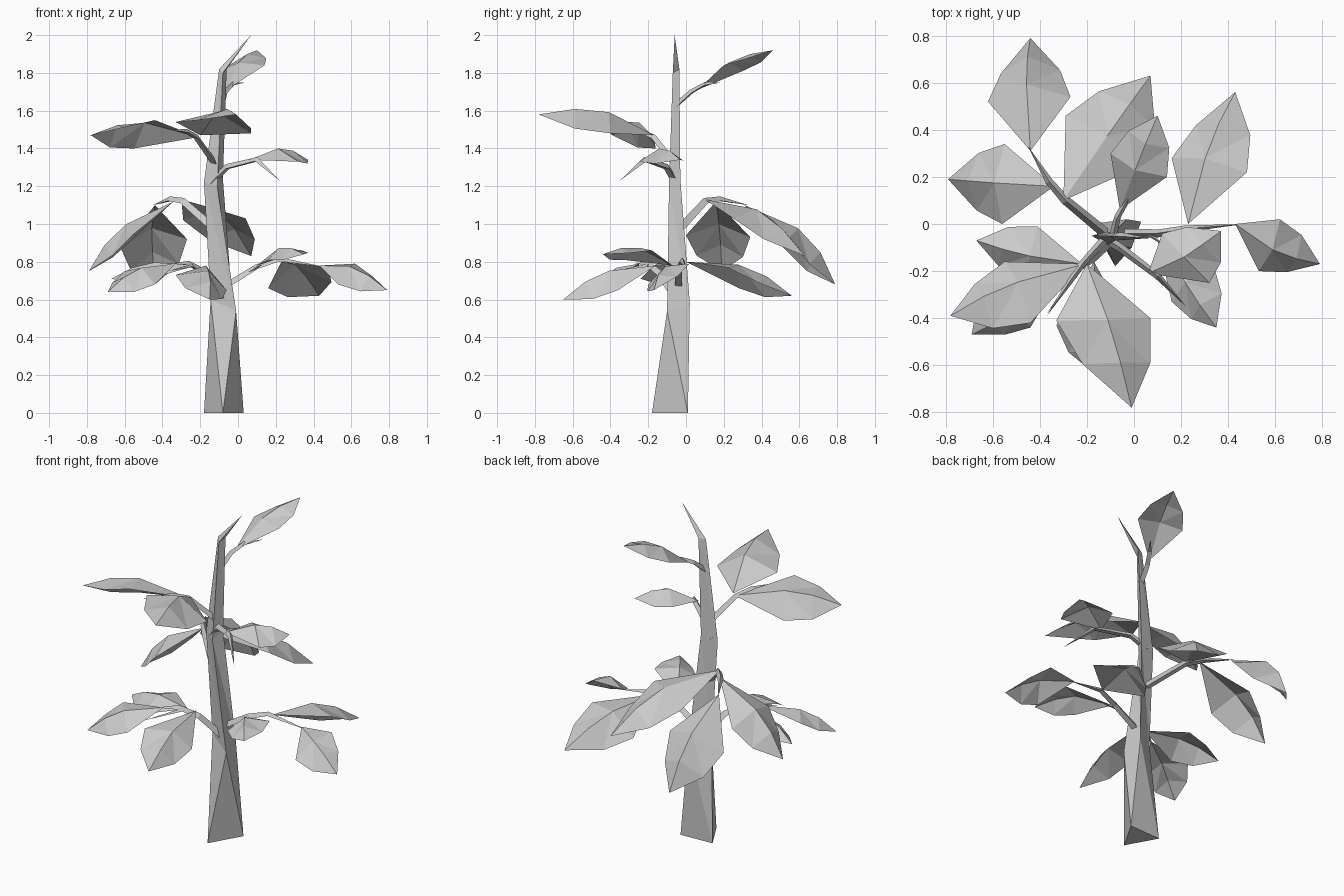
import bpy
import bmesh
from mathutils import Vector as V

if "Cube" in bpy.data.objects:
    bpy.data.objects.remove(bpy.data.objects["Cube"])

grey = bpy.data.materials.new("pale_grey")
grey.use_nodes = True
colour = (0.6, 0.6, 0.6, 1)
grey.diffuse_color = colour
grey.node_tree.nodes["Principled BSDF"].inputs["Base Color"].default_value = colour


def finish(name, bm):
    mesh = bpy.data.meshes.new(name)
    bm.to_mesh(mesh)
    bm.free()
    mesh.materials.append(grey)
    obj = bpy.data.objects.new(name, mesh)
    bpy.context.collection.objects.link(obj)
    return obj


def loft(name, rings, tip):
    """Triangular rings joined by sides, closed at the base and run to a tip."""
    bm = bmesh.new()
    loops = [[bm.verts.new(p) for p in ring] for ring in rings]
    bm.faces.new(loops[0])
    sides = [(i, (i + 1) % len(loops[0])) for i in range(len(loops[0]))]
    for low, high in zip(loops, loops[1:]):
        for i, j in sides:
            bm.faces.new((low[i], low[j], high[i]))
            bm.faces.new((low[j], high[j], high[i]))
    end = bm.verts.new(tip)
    for i, j in sides:
        bm.faces.new((loops[-1][i], loops[-1][j], end))
    bmesh.ops.recalc_face_normals(bm, faces=bm.faces)
    return finish(name, bm)


def stem(name, radius, *path):
    """Thin three-sided twig that tapers along its path."""
    pts = [V(p) for p in path]
    rings = []
    for k, p in enumerate(pts[:-1]):
        along = (pts[k + 1] - pts[max(k - 1, 0)]).normalized()
        side = along.cross(V((0, 0, 1))).normalized()
        up = side.cross(along)
        r = radius * (1 - 0.6 * k / len(pts))
        rings.append([p + up * r, p - up * r / 2 + side * r, p - up * r / 2 - side * r])
    return loft(name, rings, pts[-1])


def leaf(name, base, tip, left, right, ridge=0.055):
    """Folded leaf: a raised midrib between two angular edges."""
    base, tip, left, right = V(base), V(tip), V(left), V(right)
    up = (right - left).cross(tip - base).normalized()
    up *= 1 if up.z > 0 else -1
    mid = (base.lerp(tip, 0.45) + left.lerp(right, 0.5)) / 2 + up * ridge
    mid_far = mid.lerp(tip, 0.5) + up * ridge * 0.3
    bm = bmesh.new()
    b, t, m, n = [bm.verts.new(p) for p in (base, tip, mid, mid_far)]
    for edge in (left, right):
        far = edge.lerp(tip, 0.5) + (edge - mid) * 0.22
        e, f = bm.verts.new(edge), bm.verts.new(far)
        for face in ((b, e, m), (m, e, f), (m, f, n), (n, f, t)):
            bm.faces.new(face)
    bmesh.ops.recalc_face_normals(bm, faces=bm.faces)
    if sum(f.normal.z for f in bm.faces) < 0:
        bmesh.ops.reverse_faces(bm, faces=bm.faces)
    return finish(name, bm)


# Trunk, twisting as it rises
loft("trunk", [
    [(-0.18, 0, 0), (-0.08, -0.18, 0), (0.03, 0.01, 0)],
    [(-0.145, -0.04, 0.6), (-0.01, -0.1, 0.54), (-0.03, 0.02, 0.58)],
    [(-0.18, -0.05, 1.22), (-0.11, -0.09, 1.2), (-0.08, -0.03, 1.24)],
    [(-0.1, -0.05, 1.82), (-0.08, -0.07, 1.8), (-0.06, -0.035, 1.82)],
], (0.07, -0.06, 2))

# Stems
stem("low_left_stem", 0.02, (-0.06, -0.04, 0.67), (0.1, -0.04, 0.77),
     (0.22, -0.02, 0.81), (0.47, 0, 0.77))
stem("low_left_twig", 0.01, (0.06, -0.04, 0.75), (0.14, -0.1, 0.79))
stem("low_right_stem", 0.022, (-0.08, -0.05, 0.61), (-0.17, -0.14, 0.74),
     (-0.26, -0.2, 0.79), (-0.36, -0.27, 0.79))
stem("low_right_twig", 0.01, (-0.24, -0.2, 0.78), (-0.37, -0.38, 0.75))
stem("back_stem", 0.023, (-0.12, -0.04, 0.97), (-0.29, 0.1, 1.12),
     (-0.36, 0.18, 1.13), (-0.45, 0.33, 1.1))
stem("upper_right_stem", 0.018, (-0.12, -0.06, 1.32), (-0.22, -0.17, 1.46),
     (-0.27, -0.24, 1.49), (-0.37, -0.39, 1.5))
stem("upper_left_stem", 0.021, (-0.14, -0.05, 1.22), (-0.06, -0.1, 1.3),
     (0.1, -0.22, 1.34), (0.22, -0.35, 1.23))
stem("top_stem", 0.016, (-0.09, -0.05, 1.63), (-0.07, 0.03, 1.7),
     (-0.03, 0.1, 1.74), (0.04, 0.19, 1.75))

# Leaves of the lowest tier
leaf("low_back_left_leaf", (0.23, 0, 0.8), (0.43, 0.56, 0.62),
     (0.16, 0.28, 0.66), (0.48, 0.22, 0.77), 0.075)
leaf("low_left_leaf", (0.43, 0, 0.78), (0.79, -0.17, 0.65),
     (0.62, 0.02, 0.79), (0.53, -0.2, 0.68))
leaf("low_front_left_leaf", (0.1, -0.07, 0.78), (0.35, -0.44, 0.84),
     (0.34, -0.18, 0.86), (0.16, -0.33, 0.81))
leaf("low_right_leaf", (-0.22, -0.17, 0.78), (-0.67, -0.07, 0.71),
     (-0.41, -0.01, 0.77), (-0.47, -0.24, 0.71))
leaf("low_front_right_leaf", (-0.33, -0.25, 0.79), (-0.69, -0.47, 0.64),
     (-0.6, -0.25, 0.75), (-0.44, -0.44, 0.68))
leaf("low_front_leaf", (-0.17, -0.16, 0.78), (-0.15, -0.65, 0.6),
     (-0.33, -0.43, 0.73), (-0.06, -0.36, 0.65), 0.065)

# Drooping leaves at the back
leaf("back_leaf", (-0.44, 0.31, 1.1), (-0.44, 0.79, 0.68),
     (-0.62, 0.52, 0.87), (-0.27, 0.54, 0.92), 0.1)
leaf("back_right_leaf", (-0.34, 0.16, 1.12), (-0.79, 0.19, 0.75),
     (-0.55, 0.34, 0.93), (-0.56, 0, 0.94), 0.07)
leaf("back_left_leaf", (-0.3, 0.1, 1.13), (0.07, 0.63, 0.83),
     (-0.29, 0.46, 1.02), (0.04, 0.25, 1.03), 0.075)

# Upper leaves
leaf("upper_front_leaf", (-0.2, -0.17, 1.47), (-0.01, -0.78, 1.58),
     (0.07, -0.4, 1.48), (-0.33, -0.41, 1.54), 0.08)
leaf("upper_right_leaf", (-0.21, -0.17, 1.46), (-0.78, -0.39, 1.47),
     (-0.55, -0.16, 1.4), (-0.44, -0.42, 1.55), 0.075)
leaf("upper_left_leaf", (0.06, -0.21, 1.34), (0.37, -0.03, 1.34),
     (0.12, -0.04, 1.35), (0.32, -0.25, 1.33), 0.06)
leaf("top_leaf", (-0.06, 0.06, 1.71), (0.1, 0.46, 1.92),
     (-0.1, 0.3, 1.81), (0.14, 0.2, 1.84), 0.045)
